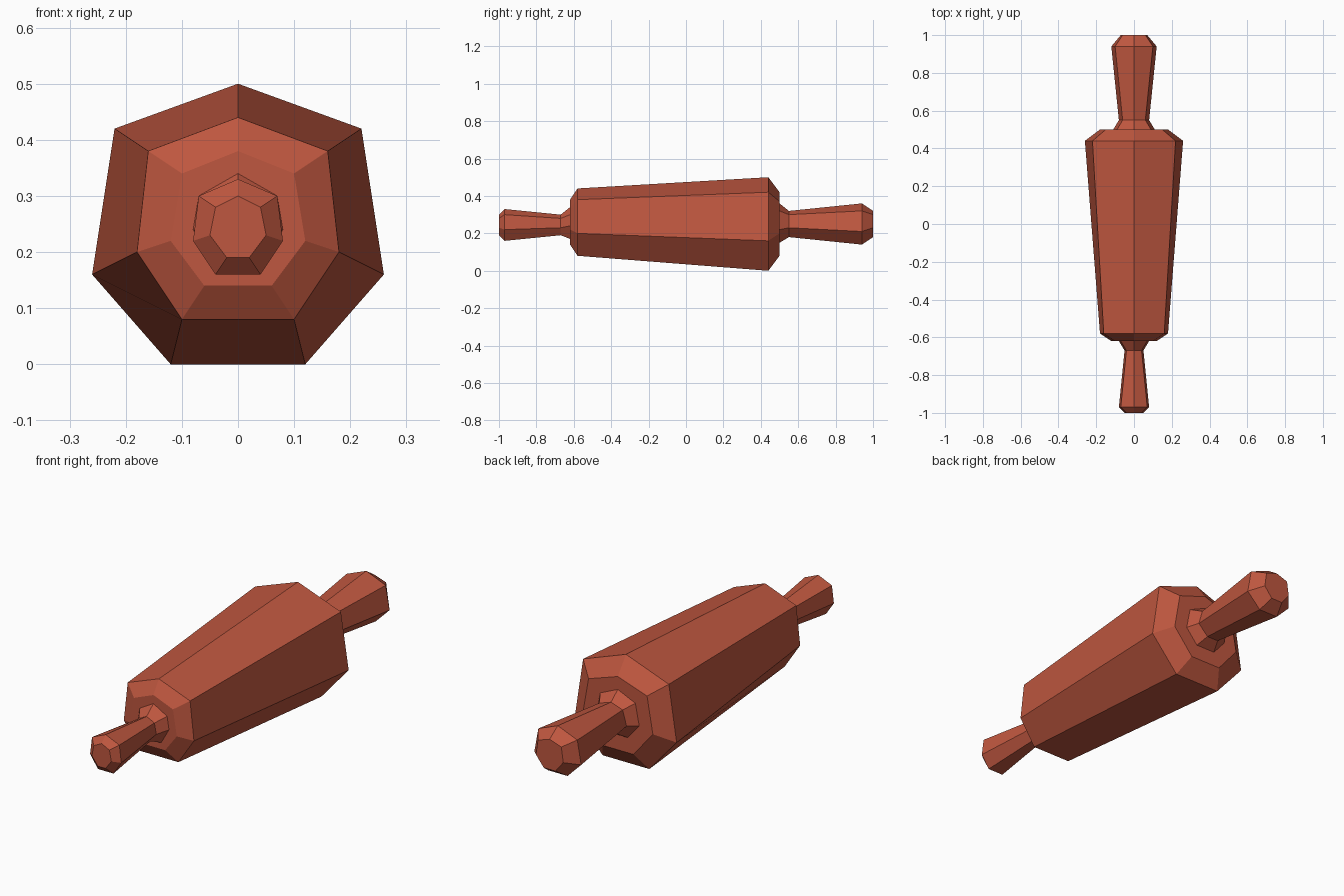
import bpy, bmesh

wood = bpy.data.materials.new("red brown wood")
wood.diffuse_color = (0.52, 0.095, 0.05, 1)


def loft(name, rings):
    """Capped seven-sided loft along y. Ring: y, top z, then (x, z) for shoulder, hip, foot."""
    bm = bmesh.new()
    loops = []
    for y, top, *side in rings:
        pts = [(0, top)] + side + [(-x, z) for x, z in reversed(side)]
        loops.append([bm.verts.new((x, y, z)) for x, z in pts])
    for a, b in zip(loops, loops[1:]):
        for i in range(7):
            j = (i + 1) % 7
            bm.faces.new((a[i], a[j], b[j], b[i]))
    bm.faces.new(loops[0])
    bm.faces.new(loops[-1])
    bmesh.ops.recalc_face_normals(bm, faces=bm.faces)
    me = bpy.data.meshes.new(name)
    bm.to_mesh(me)
    bm.free()
    me.materials.append(wood)
    ob = bpy.data.objects.new(name, me)
    bpy.context.collection.objects.link(ob)


# tapered roller with chamfered ends
loft("roller", [
    (-0.62, 0.38, (0.10, 0.34), (0.12, 0.22), (0.06, 0.14)),
    (-0.58, 0.44, (0.16, 0.38), (0.18, 0.20), (0.10, 0.08)),
    (0.44, 0.50, (0.22, 0.42), (0.26, 0.16), (0.12, 0.00)),
    (0.50, 0.42, (0.15, 0.37), (0.18, 0.20), (0.08, 0.08)),
])

# small front handle with flared neck
loft("front_handle", [
    (-1.00, 0.30, (0.04, 0.28), (0.05, 0.23), (0.02, 0.19)),
    (-0.97, 0.33, (0.07, 0.30), (0.08, 0.22), (0.04, 0.16)),
    (-0.67, 0.30, (0.04, 0.28), (0.05, 0.23), (0.02, 0.19)),
    (-0.62, 0.34, (0.07, 0.30), (0.08, 0.24), (0.04, 0.17)),
])

# larger back handle with flared neck
loft("back_handle", [
    (0.50, 0.36, (0.09, 0.32), (0.11, 0.22), (0.05, 0.15)),
    (0.55, 0.32, (0.06, 0.30), (0.08, 0.23), (0.03, 0.18)),
    (0.94, 0.36, (0.10, 0.32), (0.12, 0.21), (0.05, 0.14)),
    (1.00, 0.32, (0.06, 0.30), (0.07, 0.23), (0.03, 0.18)),
])
